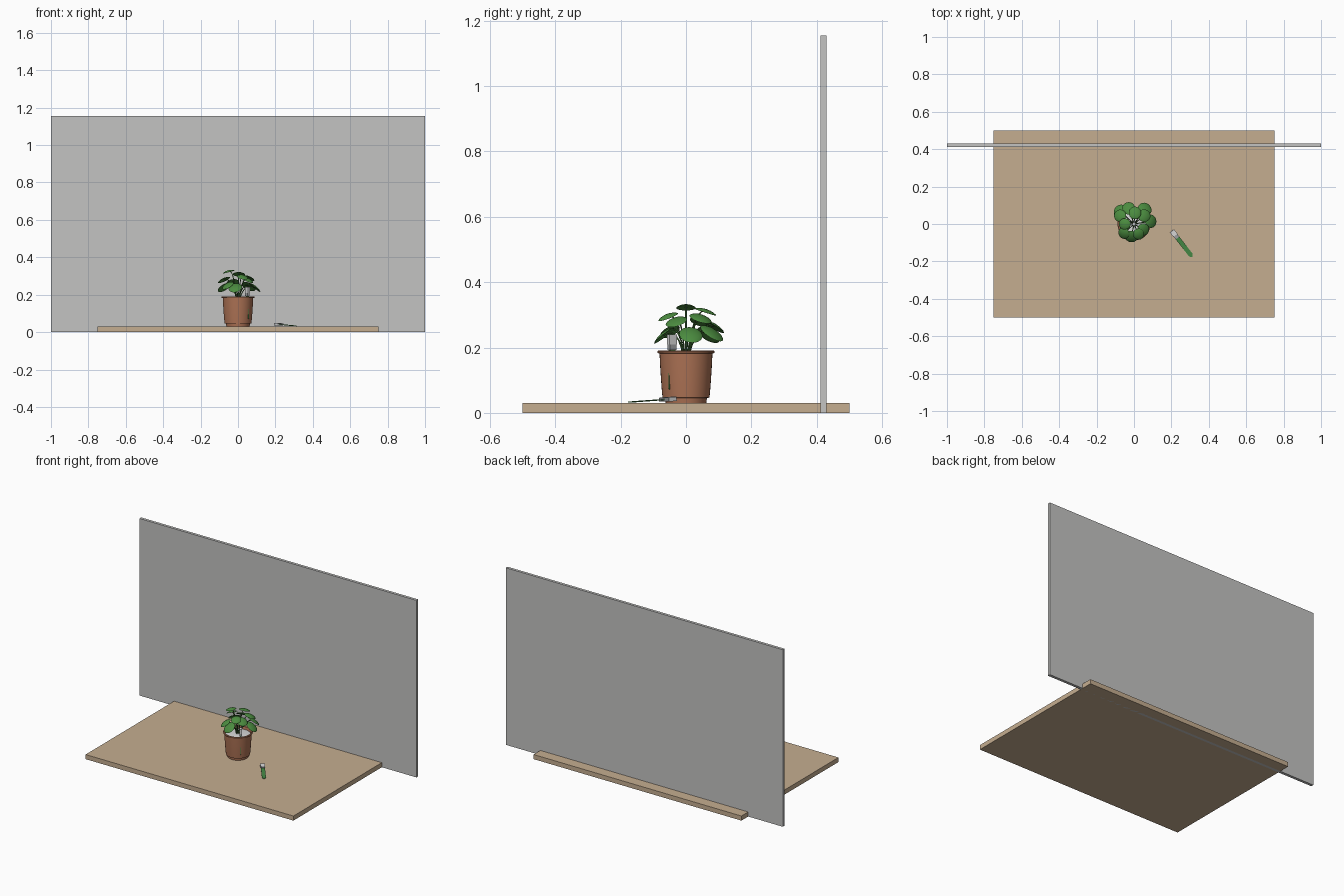
import bpy, bmesh, math
from mathutils import Vector, Matrix

if "Cube" in bpy.data.objects:
    bpy.data.objects.remove(bpy.data.objects["Cube"], do_unlink=True)


def material(name, rgb):
    m = bpy.data.materials.new(name)
    m.use_nodes = True
    colour = (*rgb, 1)
    m.diffuse_color = colour
    m.node_tree.nodes["Principled BSDF"].inputs["Base Color"].default_value = colour
    return m


wood = material("light wood", (0.56, 0.42, 0.28))
wall_grey = material("wall grey", (0.55, 0.55, 0.54))
clay = material("terracotta", (0.42, 0.17, 0.09))
leaf_green = material("leaf green", (0.07, 0.26, 0.05))
stem_green = material("stem green", (0.06, 0.16, 0.04))
board_green = material("board green", (0.06, 0.25, 0.06))
pale = material("pale grey", (0.7, 0.7, 0.7))
mid_grey = material("mid grey", (0.35, 0.36, 0.37))


def finish(name, bm, mat, smooth=False):
    bmesh.ops.recalc_face_normals(bm, faces=bm.faces)
    mesh = bpy.data.meshes.new(name)
    bm.to_mesh(mesh)
    bm.free()
    ob = bpy.data.objects.new(name, mesh)
    bpy.context.collection.objects.link(ob)
    mesh.materials.append(mat)
    if smooth:
        bpy.ops.object.select_all(action="DESELECT")
        ob.select_set(True)
        bpy.context.view_layer.objects.active = ob
        bpy.ops.object.shade_smooth_by_angle(angle=math.radians(35))
    return ob


def box(name, size, centre, mat, frame=Matrix()):
    bm = bmesh.new()
    bmesh.ops.create_cube(bm, size=1, matrix=frame @ Matrix.Translation(centre) @ Matrix.Diagonal((*size, 1)))
    return finish(name, bm, mat)


def lathe(name, profile, mat, steps=40):
    bm = bmesh.new()
    verts = [bm.verts.new((r, 0, z)) for r, z in profile]
    edges = [bm.edges.new(pair) for pair in zip(verts, verts[1:])]
    bmesh.ops.spin(bm, geom=verts + edges, cent=(0, 0, 0), axis=(0, 0, 1),
                   angle=math.tau, steps=steps, use_merge=True)
    bmesh.ops.remove_doubles(bm, verts=bm.verts, dist=1e-5)
    return finish(name, bm, mat, True)


# Table top and backdrop
box("table_top", (1.5, 1, 0.03), (0, 0, 0.015), wood)
box("back_wall", (2, 0.018, 1.155), (0, 0.421, 0.5775), wall_grey)

# Pot with stepped foot and rolled rim, filled with gravel
lathe("pot", [(0, 0.03), (0.062, 0.03), (0.064, 0.045), (0.072, 0.047), (0.075, 0.08),
              (0.079, 0.14), (0.081, 0.182), (0.087, 0.183), (0.088, 0.188), (0.085, 0.191),
              (0.078, 0.19), (0.074, 0.17), (0.07, 0.1), (0, 0.1)], clay)
lathe("gravel", [(0, 0.178), (0.04, 0.177), (0.075, 0.173), (0.073, 0.15), (0, 0.15)], pale)


# Round leaves drooping outward, each on a curved stalk
def leaf(index, x, y, z, radius):
    reach = Vector((x, y, 0))
    out = reach.normalized()
    tilt = math.radians(12 + 290 * max(0, 0.33 - z))
    axis = Vector((-out.y, out.x, 0))
    frame = (Matrix.Translation((x, y, z)) @ Matrix.Rotation(tilt, 4, axis)
             @ Matrix.Rotation(math.atan2(y, x), 4, "Z"))
    bm = bmesh.new()
    bmesh.ops.create_uvsphere(bm, u_segments=20, v_segments=8, radius=1)
    for v in bm.verts:
        r2 = v.co.x ** 2 + v.co.y ** 2
        v.co = (v.co.x * radius * 1.08, v.co.y * radius, v.co.z * 0.004 - 0.006 * r2 + 0.004)
    bm.transform(frame)
    finish(f"leaf_{index}", bm, leaf_green, True)

    curve = bpy.data.curves.new(f"leaf_stalk_{index}", "CURVE")
    curve.dimensions = "3D"
    curve.bevel_depth = 0.0025
    curve.bevel_resolution = 1
    curve.resolution_u = 6
    spline = curve.splines.new("BEZIER")
    spline.bezier_points.add(1)
    root, tip = spline.bezier_points
    root.co = out * 0.008 + Vector((0, 0, 0.17))
    root.handle_left = root.co - Vector((0, 0, 0.02))
    root.handle_right = root.co + Vector((0, 0, 0.07)) + reach * 0.15
    tip.co = (x, y, z)
    tip.handle_left = tip.co - out * 0.025 + Vector((0, 0, 0.02))
    tip.handle_right = tip.co + out * 0.02
    curve.materials.append(stem_green)
    bpy.context.collection.objects.link(bpy.data.objects.new(curve.name, curve))


leaves = [(0.005, 0.06, 0.31, 0.033), (-0.03, 0.085, 0.265, 0.035), (-0.075, 0.07, 0.24, 0.037),
          (0.058, 0.08, 0.245, 0.038), (-0.075, 0.045, 0.28, 0.033), (0.09, 0.015, 0.24, 0.036),
          (-0.05, 0, 0.323, 0.03), (0.05, -0.03, 0.28, 0.033), (-0.015, -0.068, 0.238, 0.036),
          (-0.055, -0.05, 0.25, 0.032), (0.025, -0.055, 0.295, 0.03), (0.055, 0.045, 0.29, 0.034)]
for i, spec in enumerate(leaves):
    leaf(i + 1, *spec)


# Soil probe: grey head with a pointed circuit blade along local +x
def probe(name, frame):
    box(name + "_head", (0.03, 0.028, 0.013), (0.015, 0, 0), pale, frame)
    box(name + "_collar", (0.018, 0.024, 0.012), (0.039, 0, 0), mid_grey, frame)
    bm = bmesh.new()
    outline = [(0.04, -0.012), (0.165, -0.012), (0.178, 0), (0.165, 0.012), (0.04, 0.012)]
    face = bm.faces.new([bm.verts.new((x, y, -0.0015)) for x, y in outline])
    new = bmesh.ops.extrude_face_region(bm, geom=[face])["geom"]
    bmesh.ops.translate(bm, vec=(0, 0, 0.003), verts=[g for g in new if isinstance(g, bmesh.types.BMVert)])
    bm.transform(frame)
    finish(name + "_blade", bm, board_green)


def turn(degrees, axis):
    return Matrix.Rotation(math.radians(degrees), 4, axis)


probe("lying_probe", Matrix.Translation((0.203, -0.037, 0.043)) @ turn(-52, "Z") @ turn(3.3, "Y"))
probe("planted_probe", Matrix.Translation((0.05, -0.043, 0.24)) @ turn(35, "Z") @ turn(90, "Y"))
